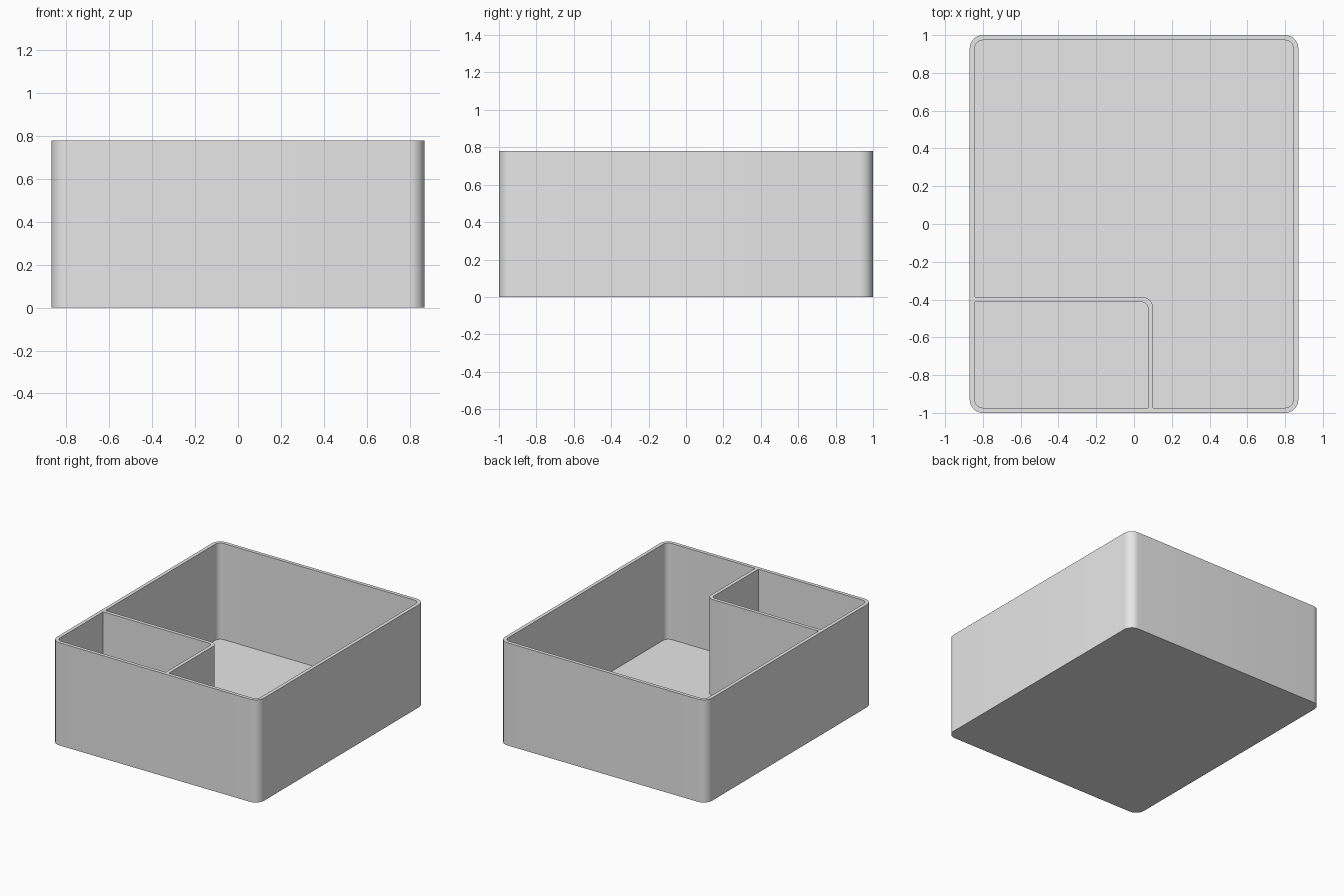
import bpy, bmesh, math
from mathutils import Vector

cube = bpy.data.objects.get("Cube")
if cube:
    bpy.data.objects.remove(cube, do_unlink=True)

HALF_X, HALF_Y, HEIGHT = 0.87, 1.0, 0.78
WALL, FLOOR = 0.027, 0.05
CORNER = 0.07
STEPS = 10

grey = bpy.data.materials.new("light_grey")
grey.use_nodes = True
grey.diffuse_color = (0.8, 0.8, 0.8, 1)
grey.node_tree.nodes["Principled BSDF"].inputs["Base Color"].default_value = (0.8, 0.8, 0.8, 1)


def arc(cx, cy, r, start, end):
    """Points along an arc, angles in degrees."""
    angles = [math.radians(start + (end - start) * i / STEPS) for i in range(STEPS + 1)]
    return [(cx + r * math.cos(a), cy + r * math.sin(a)) for a in angles]


def rounded_rect(hx, hy, r):
    points = []
    for i, (sx, sy) in enumerate([(1, 1), (-1, 1), (-1, -1), (1, -1)]):
        points += arc(sx * (hx - r), sy * (hy - r), r, 90 * i, 90 * i + 90)
    return points


def ring(bm, points, z):
    return [bm.verts.new((x, y, z)) for x, y in points]


def bridge(bm, low, high):
    for i in range(len(low)):
        j = (i + 1) % len(low)
        bm.faces.new((low[i], low[j], high[j], high[i]))


def finish(bm, name):
    bmesh.ops.recalc_face_normals(bm, faces=bm.faces)
    mesh = bpy.data.meshes.new(name)
    bm.to_mesh(mesh)
    bm.free()
    mesh.materials.append(grey)
    obj = bpy.data.objects.new(name, mesh)
    bpy.context.collection.objects.link(obj)
    bpy.ops.object.select_all(action='DESELECT')
    obj.select_set(True)
    bpy.context.view_layer.objects.active = obj
    bpy.ops.object.shade_smooth_by_angle(angle=math.radians(30))
    return obj


# Open tray: outer wall, rim, inner wall and floor as one closed shell
outer = rounded_rect(HALF_X, HALF_Y, CORNER)
inner = rounded_rect(HALF_X - WALL, HALF_Y - WALL, CORNER - WALL)
bm = bmesh.new()
rings = [ring(bm, outer, 0), ring(bm, outer, HEIGHT),
         ring(bm, inner, HEIGHT), ring(bm, inner, FLOOR)]
for low, high in zip(rings, rings[1:]):
    bridge(bm, low, high)
bm.faces.new(rings[0])
bm.faces.new(rings[-1])
finish(bm, "tray")

# L-shaped divider with a rounded bend, closing off the front right corner
side_x, back_y, bend = 0.10, -0.387, 0.055
cx, cy = side_x - bend, back_y - bend
left_end, front_end = -HALF_X + WALL, -HALF_Y + WALL
path_out = [(left_end, back_y)] + arc(cx, cy, bend, 90, 0) + [(side_x, front_end)]
path_in = ([(side_x - WALL, front_end)] + arc(cx, cy, bend - WALL, 0, 90)
           + [(left_end, back_y - WALL)])
bm = bmesh.new()
n = len(path_out)
low = ring(bm, path_out + path_in, FLOOR)
high = ring(bm, path_out + path_in, HEIGHT)
bridge(bm, low, high)
for loop in (low, high):
    for i in range(n - 1):
        bm.faces.new((loop[i], loop[i + 1], loop[-2 - i], loop[-1 - i]))
finish(bm, "divider")
